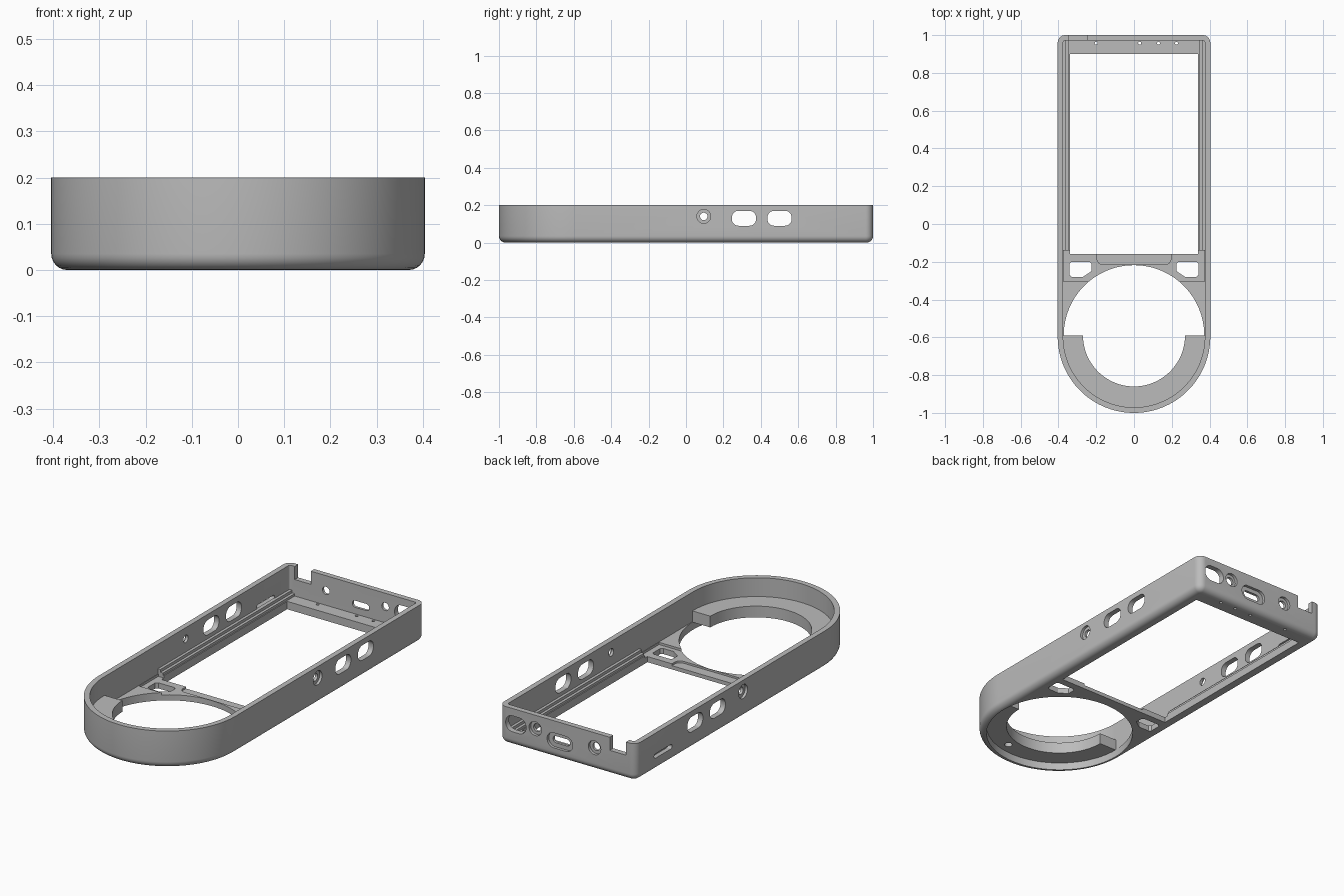
import bpy, bmesh
from math import pi, sin, cos

if "Cube" in bpy.data.objects:
    bpy.data.objects.remove(bpy.data.objects["Cube"])

grey = bpy.data.materials.new("plain grey")
grey.use_nodes = True
grey.diffuse_color = (0.5, 0.5, 0.5, 1)
grey.node_tree.nodes["Principled BSDF"].inputs["Base Color"].default_value = (0.5, 0.5, 0.5, 1)

HALF, BEND, TOP, FILLET, WALL = 0.404, -0.596, 0.2, 0.035, 0.029


def arc(cx, cy, r, start, end, n):
    return [(cx + r * cos(start + (end - start) * i / n),
             cy + r * sin(start + (end - start) * i / n)) for i in range(n + 1)]


def rounded(cx, cy, w, h, r, n=8):
    """Rounded rectangle; a circle when r is half of w and h."""
    pts = []
    for k, (sx, sy) in enumerate([(1, 1), (-1, 1), (-1, -1), (1, -1)]):
        pts += arc(cx + sx * (w / 2 - r), cy + sy * (h / 2 - r), r,
                   k * pi / 2, (k + 1) * pi / 2, n)
    return pts


def circle(cx, cy, r):
    return arc(cx, cy, r, 0, 2 * pi, 96 if r > 0.1 else 28)[:-1]


def rect(x0, x1, y0, y1):
    return [(x0, y0), (x1, y0), (x1, y1), (x0, y1)]


def outline(d):
    """Case outline moved inward by d: round front, square back."""
    r, c = 0.04 - d, HALF - 0.04
    return (arc(0, BEND, HALF - d, pi, 2 * pi, 72)
            + arc(c, 0.96, r, 0, pi / 2, 8) + arc(-c, 0.96, r, pi / 2, pi, 8))


def loft(name, rings, axis="z"):
    """Solid through rings of (points, level) along an axis."""
    place = {"x": lambda u, v, w: (w, u, v), "y": lambda u, v, w: (u, w, v),
             "z": lambda u, v, w: (u, v, w)}[axis]
    bm = bmesh.new()
    loops = [[bm.verts.new(place(u, v, w)) for u, v in pts] for pts, w in rings]
    for a, b in zip(loops, loops[1:]):
        for i in range(len(a)):
            j = (i + 1) % len(a)
            bm.faces.new((a[i], a[j], b[j], b[i]))
    bm.faces.new(loops[0])
    bm.faces.new(loops[-1])
    bmesh.ops.remove_doubles(bm, verts=bm.verts, dist=1e-5)
    bmesh.ops.recalc_face_normals(bm, faces=bm.faces)
    me = bpy.data.meshes.new(name)
    bm.to_mesh(me)
    bm.free()
    me.materials.append(grey)
    ob = bpy.data.objects.new(name, me)
    bpy.context.collection.objects.link(ob)
    return ob


def prism(name, pts, a, b, axis="z"):
    return loft(name, [(pts, a), (pts, b)], axis)


def activate(ob):
    bpy.ops.object.select_all(action="DESELECT")
    ob.select_set(True)
    bpy.context.view_layer.objects.active = ob


def cut(body, pts, a, b, axis="z"):
    tool = prism("cutter", pts, a, b, axis)
    tool.hide_render = True
    activate(body)
    mod = body.modifiers.new("cut", "BOOLEAN")
    mod.operation, mod.solver, mod.object = "DIFFERENCE", "EXACT", tool
    bpy.ops.object.modifier_apply(modifier=mod.name)
    bpy.data.objects.remove(tool)


def finish(ob):
    activate(ob)
    bpy.ops.object.shade_smooth_by_angle(angle=0.5)


# Case with a rounded bottom edge
steps = [i / 6 * pi / 2 for i in range(7)]
case = loft("case", [(outline(FILLET * (1 - sin(t))), FILLET * (1 - cos(t))) for t in steps]
            + [(outline(0), TOP)])

# Interior, round opening, rear window and lowered bridge
cut(case, outline(WALL), 0.042, 0.4)
cut(case, circle(0, -0.59, 0.372), -0.1, 0.3)
cut(case, rect(-0.34, 0.34, -0.16, 0.9), -0.1, 0.3)
cut(case, rect(-0.373, 0.373, -0.305, -0.14), 0.03, 0.1)
cut(case, rounded(0, -0.16, 0.39, 0.11, 0.03), 0.02, 0.1)

for s in (-1, 1):
    # Bridge holes with a clipped inner corner
    hole = [(0.225, -0.21), (0.235, -0.2), (0.33, -0.2), (0.342, -0.21),
            (0.342, -0.27), (0.33, -0.28), (0.27, -0.28), (0.225, -0.25)]
    cut(case, [(s * x, y) for x, y in hole], -0.1, 0.1)
    # Side slots and stepped round socket
    ends = sorted((s * 0.3, s * 0.5))
    for y in (0.31, 0.5):
        cut(case, rounded(y, 0.13, 0.13, 0.08, 0.036), *ends, "x")
    cut(case, circle(0.095, 0.14, 0.02), *ends, "x")
    cut(case, circle(0.095, 0.14, 0.037), *sorted((s * 0.39, s * 0.5)), "x")

# Thin slot on the right side
cut(case, rounded(0.77, 0.078, 0.15, 0.024, 0.011), -0.5, -0.3, "x")

# Back sockets, recessed port and corner notch
cut(case, rounded(0.305, 0.118, 0.12, 0.085, 0.04), 0.9, 1.1, "y")
for x, z in ((0.19, 0.128), (-0.16, 0.12)):
    cut(case, circle(x, z, 0.021), 0.9, 1.1, "y")
    cut(case, circle(x, z, 0.037), 0.985, 1.1, "y")
cut(case, rounded(0.045, 0.095, 0.15, 0.08, 0.038), 0.985, 1.1, "y")
cut(case, rounded(0.045, 0.095, 0.1, 0.036, 0.017), 0.9, 1.1, "y")
cut(case, rect(-0.345, -0.25, 0.13, 0.3), 0.96, 1.1, "y")

# Pin holes in the back ledge
for x in (-0.2, 0.03, 0.13, 0.225):
    cut(case, circle(x, 0.957, 0.008), -0.1, 0.1)
finish(case)

# Long stepped rails beside the window
for s, side in ((-1, "right"), (1, "left")):
    prof = [(0.38, 0.035), (0.345, 0.035), (0.345, 0.055),
            (0.36, 0.055), (0.36, 0.07), (0.38, 0.07)]
    finish(prism(side + "_rail", [(s * x, z) for x, z in prof], -0.14, 0.974, "y"))

# Raised half ring in the round end, with a blind hole below
half = arc(0, -0.59, 0.384, pi, 2 * pi, 64) + arc(0, -0.59, 0.27, 2 * pi, pi, 64)
ring = prism("half_ring", half, 0.04, 0.1)
cut(ring, circle(0.08, -0.9, 0.02), 0.0, 0.07)
finish(ring)
bpy.ops.object.select_all(action="DESELECT")
